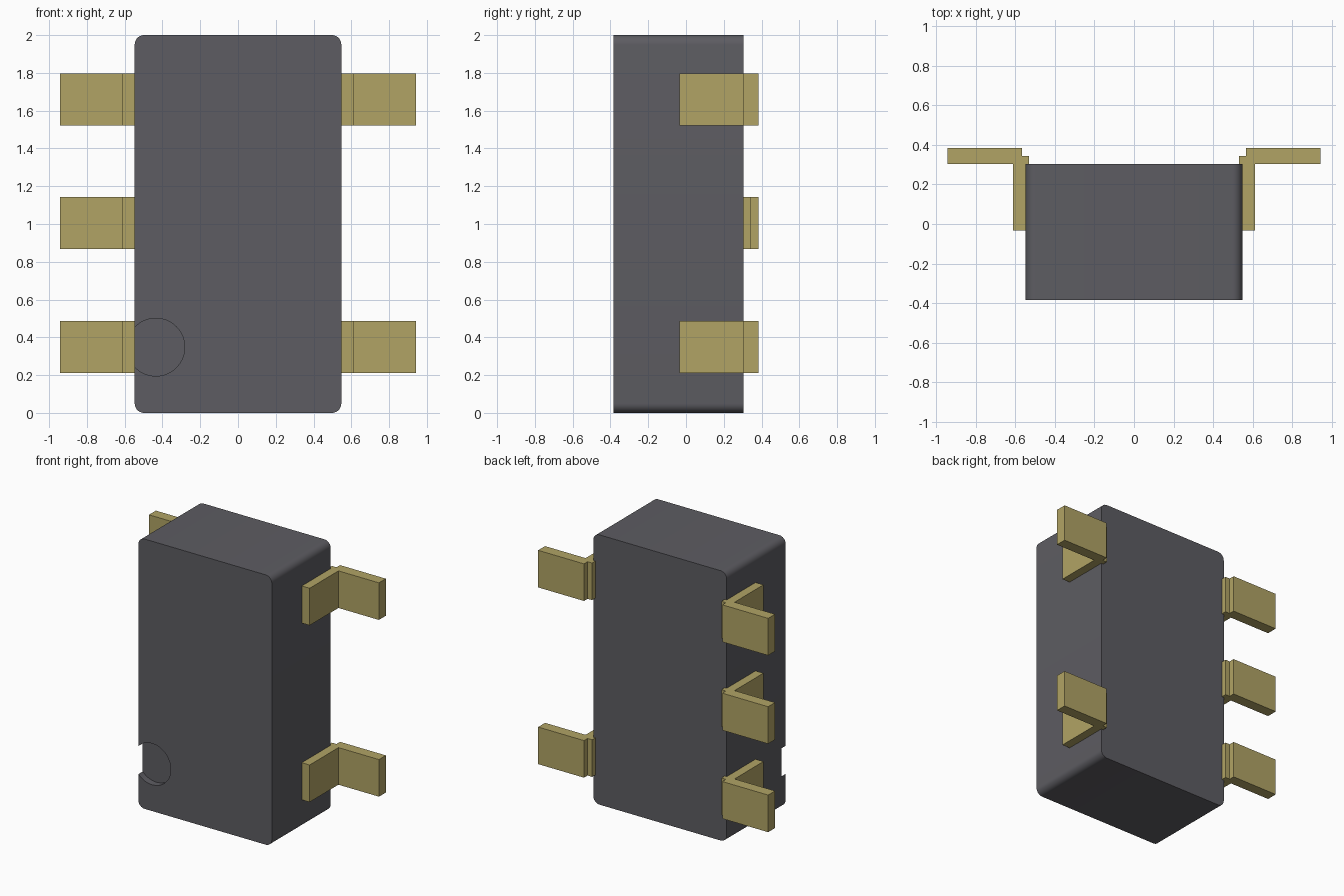
import bpy, bmesh, math
from mathutils import Matrix, Vector

cube = bpy.data.objects.get("Cube")
if cube:
    bpy.data.objects.remove(cube, do_unlink=True)


def make_material(name, rgb):
    mat = bpy.data.materials.new(name)
    mat.use_nodes = True
    color = (*rgb, 1.0)
    mat.diffuse_color = color
    mat.node_tree.nodes["Principled BSDF"].inputs["Base Color"].default_value = color
    return mat


def make_object(name, bm, mat):
    bmesh.ops.recalc_face_normals(bm, faces=bm.faces[:])
    mesh = bpy.data.meshes.new(name)
    bm.to_mesh(mesh)
    bm.free()
    mesh.materials.append(mat)
    obj = bpy.data.objects.new(name, mesh)
    bpy.context.collection.objects.link(obj)
    return obj


plastic = make_material("dark grey plastic", (0.11, 0.108, 0.122))
brass = make_material("dull gold metal", (0.44, 0.37, 0.13))

# Body: block with its four front-to-back edges rounded
HALF_X, HALF_Y, BACK, HEIGHT = 0.547, 0.385, 0.304, 2.0
depth = BACK + HALF_Y
bm = bmesh.new()
bmesh.ops.create_cube(bm, size=1)
bmesh.ops.scale(bm, vec=(HALF_X * 2, depth, HEIGHT), verts=bm.verts)
bmesh.ops.translate(bm, vec=(0, (BACK - HALF_Y) / 2, HEIGHT / 2), verts=bm.verts)
long_edges = [e for e in bm.edges
              if abs(e.verts[0].co.y - e.verts[1].co.y) > depth / 2]
bmesh.ops.bevel(bm, geom=long_edges, offset=0.05, segments=8,
                profile=0.5, affect='EDGES')
body = make_object("body", bm, plastic)

# Shallow round marker notch, open at the side of the body
NOTCH_DEPTH = 0.05
bm = bmesh.new()
bmesh.ops.create_cone(bm, cap_ends=True, segments=64, radius1=0.153,
                      radius2=0.153, depth=NOTCH_DEPTH * 2,
                      matrix=Matrix.Translation((-0.435, -HALF_Y, 0.348))
                      @ Matrix.Rotation(math.pi / 2, 4, 'X'))
cutter = make_object("notch_cutter", bm, plastic)
cutter.hide_render = True
cut = body.modifiers.new("notch", 'BOOLEAN')
cut.operation = 'DIFFERENCE'
cut.solver = 'EXACT'
cut.object = cutter
bpy.ops.object.select_all(action='DESELECT')
body.select_set(True)
bpy.context.view_layer.objects.active = body
bpy.ops.object.modifier_apply(modifier=cut.name)
bpy.data.objects.remove(cutter, do_unlink=True)
bpy.ops.object.shade_smooth_by_angle(angle=math.radians(30))

# Pins: bent strip profile seen from above, extruded upwards
PIN_PROFILE = [(0.53, -0.034), (0.611, -0.034), (0.611, 0.304), (0.943, 0.304),
               (0.943, 0.385), (0.567, 0.385), (0.567, 0.343), (0.53, 0.343)]
PIN_HEIGHT = 0.275


def make_pin(name, side, z):
    bm = bmesh.new()
    face = bm.faces.new([bm.verts.new((side * x, y, z)) for x, y in PIN_PROFILE])
    top = bmesh.ops.extrude_face_region(bm, geom=[face])["geom"]
    bmesh.ops.translate(bm, vec=Vector((0, 0, PIN_HEIGHT)),
                        verts=[g for g in top if isinstance(g, bmesh.types.BMVert)])
    return make_object(name, bm, brass)


# Three pins on the right side, two on the left
LEVELS = {"lower": 0.212, "middle": 0.867, "upper": 1.522}
for level, z in LEVELS.items():
    make_pin(f"{level}_right_pin", -1, z)
    if level != "middle":
        make_pin(f"{level}_left_pin", 1, z)
